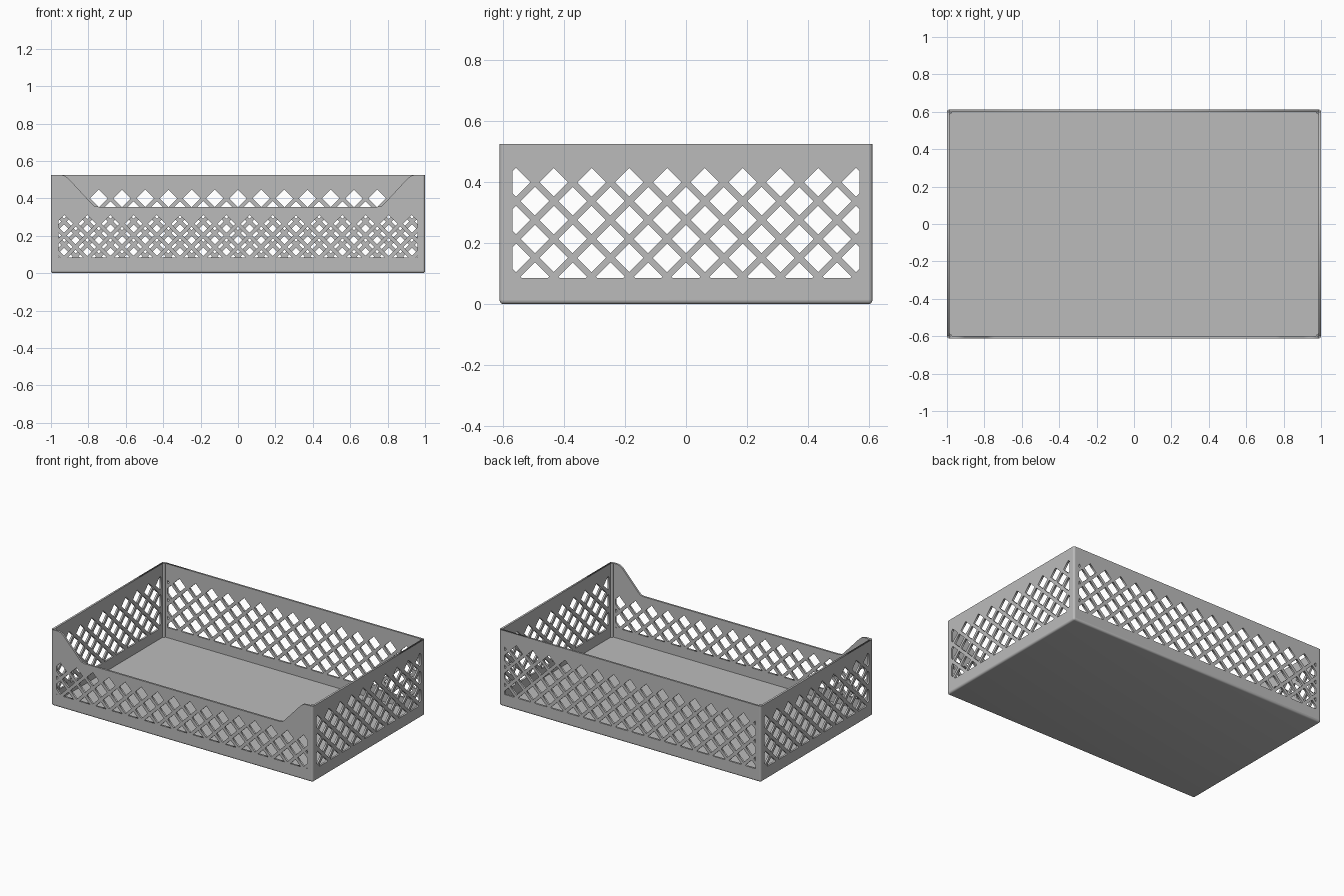
import bpy
import bmesh
from math import radians

if "Cube" in bpy.data.objects:
    bpy.data.objects.remove(bpy.data.objects["Cube"], do_unlink=True)

HX, HY, TOP = 1.0, 0.612, 0.525   # half length, half width, height
T = 0.013                         # wall thickness
FLOOR = 0.015
STEP, HALF = 0.062, 0.047         # lattice half pitch, diamond half diagonal
SILL = 0.085                      # lowest edge of the openings

grey = bpy.data.materials.new("plastic_grey")
grey.use_nodes = True
grey.diffuse_color = (0.5, 0.5, 0.5, 1)
grey.node_tree.nodes["Principled BSDF"].inputs["Base Color"].default_value = (0.5, 0.5, 0.5, 1)


def clip(points, axis, limit, sign):
    """Keep the part of a polygon where sign * coordinate <= sign * limit."""
    kept = []
    for a, b in zip(points, points[1:] + points[:1]):
        da, db = sign * (limit - a[axis]), sign * (limit - b[axis])
        if da >= 0:
            kept.append(a)
        if da * db < 0:
            f = da / (da - db)
            kept.append((a[0] + f * (b[0] - a[0]), a[1] + f * (b[1] - a[1])))
    return kept


def diamonds(reach, top_row, odd):
    """Diagonal lattice openings, trimmed to a rectangular field."""
    holes = []
    for j in range(8):
        z = top_row - j * STEP
        for i in range(-18, 19):
            if (i + j + odd) % 2:
                continue
            x = i * STEP
            p = [(x - HALF, z), (x, z - HALF), (x + HALF, z), (x, z + HALF)]
            for axis, limit, sign in ((0, reach, 1), (0, -reach, -1), (1, SILL, -1)):
                p = clip(p, axis, limit, sign)
            if len(p) > 2:
                holes.append(p)
    return holes


def panel(name, outline, holes, location, turn):
    """Upright pierced wall made from a filled flat curve."""
    curve = bpy.data.curves.new(name, 'CURVE')
    curve.dimensions = '2D'
    curve.fill_mode = 'BOTH'
    curve.extrude = T / 2
    for loop in [outline] + holes:
        spline = curve.splines.new('POLY')
        spline.points.add(len(loop) - 1)
        for point, (x, z) in zip(spline.points, loop):
            point.co = (x, z, 0, 1)
        spline.use_cyclic_u = True
    curve.materials.append(grey)
    obj = bpy.data.objects.new(name, curve)
    bpy.context.collection.objects.link(obj)
    obj.location = location
    obj.rotation_euler = (radians(90), 0, radians(turn))
    bpy.ops.object.select_all(action='DESELECT')
    obj.select_set(True)
    bpy.context.view_layer.objects.active = obj
    bpy.ops.object.convert(target='MESH')


def rectangle(half):
    return [(-half, FLOOR), (half, FLOOR), (half, TOP), (-half, TOP)]


# Floor tray with rounded outer edges
bm = bmesh.new()
bmesh.ops.create_cube(bm, size=1)
for v in bm.verts:
    v.co.x *= 2 * HX
    v.co.y *= 2 * HY
    v.co.z = (v.co.z + 0.5) * FLOOR
rounded = [e for e in bm.edges if min(v.co.z for v in e.verts) < FLOOR / 2]
bmesh.ops.bevel(bm, geom=rounded, offset=T, segments=4, profile=0.5, affect='EDGES')
mesh = bpy.data.meshes.new("floor")
bm.to_mesh(mesh)
bm.free()
mesh.materials.append(grey)
floor = bpy.data.objects.new("floor", mesh)
bpy.context.collection.objects.link(floor)
bpy.ops.object.select_all(action='DESELECT')
floor.select_set(True)
bpy.context.view_layer.objects.active = floor
bpy.ops.object.shade_smooth_by_angle(angle=radians(35))

# Back and side walls
panel("back_wall", rectangle(HX - T), diamonds(0.96, 0.4, 0), (0, HY - T / 2, 0), 0)
for name, side in (("left_wall", 1), ("right_wall", -1)):
    panel(name, rectangle(HY - T), diamonds(0.57, 0.4, 1), (side * (HX - T / 2), 0, 0), 90)

# Front wall with a wide dropped opening, softened at the bends
bends = [(0.945, TOP), (0.925, 0.52), (0.905, 0.505), (0.785, 0.375), (0.768, 0.36), (0.745, 0.355)]
right_end = [(HX - T, FLOOR), (HX - T, TOP)] + bends
front = right_end + [(-x, z) for x, z in reversed(right_end)]
panel("front_wall", front, diamonds(0.96, 0.264, 1), (0, -HY + T / 2, 0), 0)

# Rounded corner posts
for sx, xname in ((1, "left"), (-1, "right")):
    for sy, yname in ((1, "back"), (-1, "front")):
        bpy.ops.mesh.primitive_cylinder_add(
            vertices=24, radius=T, depth=TOP - FLOOR,
            location=(sx * (HX - T), sy * (HY - T), (TOP + FLOOR) / 2))
        post = bpy.context.object
        post.name = f"{yname}_{xname}_corner"
        post.data.materials.append(grey)
        bpy.ops.object.shade_smooth_by_angle(angle=radians(35))
